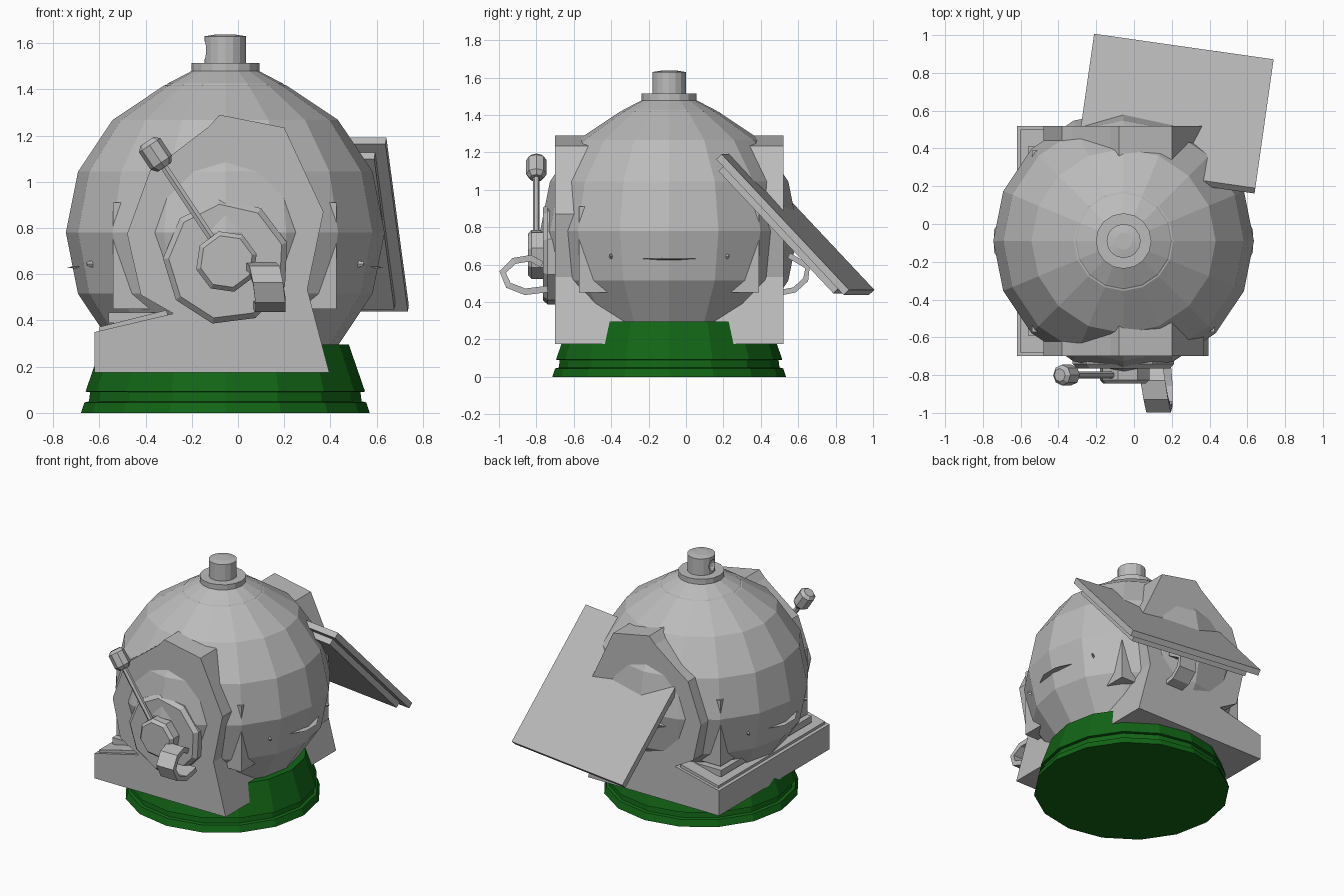
import bpy, bmesh, math
from mathutils import Vector, Matrix

cube = bpy.data.objects.get("Cube")
if cube:
    bpy.data.objects.remove(cube, do_unlink=True)

CX, CY = -0.055, -0.09        # vertical axis of the body


def material(name, rgb):
    m = bpy.data.materials.new(name)
    m.use_nodes = True
    m.diffuse_color = (*rgb, 1)
    m.node_tree.nodes["Principled BSDF"].inputs["Base Color"].default_value = (*rgb, 1)
    return m


GREY = material("light grey", (0.5, 0.5, 0.5))
GREEN = material("dark green", (0.006, 0.13, 0.008))


def finish(name, bm, mat=GREY, matrix=None):
    if matrix:
        bm.transform(matrix)
    bmesh.ops.recalc_face_normals(bm, faces=bm.faces)
    mesh = bpy.data.meshes.new(name)
    bm.to_mesh(mesh)
    bm.free()
    mesh.materials.append(mat)
    ob = bpy.data.objects.new(name, mesh)
    bpy.context.collection.objects.link(ob)
    return ob


def box(name, lo, hi, matrix=None):
    bm = bmesh.new()
    lo, hi = Vector(lo), Vector(hi)
    bmesh.ops.create_cube(bm, size=1)
    bm.transform(Matrix.Translation((lo + hi) / 2) @ Matrix.Diagonal((*(hi - lo), 1)))
    return finish(name, bm, matrix=matrix)


def prism(name, outline, y0, y1):
    """Extrude an x/z outline along y."""
    bm = bmesh.new()
    face = bm.faces.new([bm.verts.new((x, y0, z)) for x, z in outline])
    new = bmesh.ops.extrude_face_region(bm, geom=[face])["geom"]
    bmesh.ops.translate(bm, vec=(0, y1 - y0, 0),
                        verts=[v for v in new if isinstance(v, bmesh.types.BMVert)])
    return finish(name, bm)


def turned(name, profile, sides, matrix, mat=GREY, phase=0.0):
    """Stack of rings (radius, height) around local z, capped at both ends."""
    bm = bmesh.new()
    rings = []
    for r, z in profile:
        angles = [phase + math.tau * i / sides for i in range(sides)]
        rings.append([bm.verts.new((r * math.cos(a), r * math.sin(a), z)) for a in angles])
    for a, b in zip(rings, rings[1:]):
        for i in range(sides):
            j = (i + 1) % sides
            bm.faces.new((a[i], a[j], b[j], b[i]))
    bm.faces.new(rings[0])
    bm.faces.new(rings[-1])
    return finish(name, bm, mat, matrix)


def along(start, end):
    """Matrix that puts local z on the line from start to end."""
    d = Vector(end) - Vector(start)
    return Matrix.Translation(start) @ d.to_track_quat("Z", "Y").to_matrix().to_4x4()


def strap(name, path, width, thick):
    """Bent strip through x, y, z points, wide along x."""
    bm = bmesh.new()
    pts = [Vector(p) for p in path]
    rows = []
    for i, p in enumerate(pts):
        t = pts[min(i + 1, len(pts) - 1)] - pts[max(i - 1, 0)]
        n = Vector((0, -t.z, t.y)).normalized() * thick / 2
        side = Vector((width / 2, 0, 0))
        rows.append([bm.verts.new(q) for q in (p - side - n, p + side - n, p + side + n, p - side + n)])
    for a, b in zip(rows, rows[1:]):
        for i in range(4):
            j = (i + 1) % 4
            bm.faces.new((a[i], a[j], b[j], b[i]))
    bm.faces.new(rows[0])
    bm.faces.new(rows[-1])
    return finish(name, bm)


axis = Matrix.Translation((CX, CY, 0))

# Stepped green base
turned("base", [(0.625, 0), (0.61, 0.045), (0.59, 0.05), (0.585, 0.09), (0.605, 0.092),
                (0.535, 0.295)], 16, axis, GREEN)

# Faceted ball body
bm = bmesh.new()
bmesh.ops.create_uvsphere(bm, u_segments=16, v_segments=8, radius=0.69)
finish("ball_body", bm, matrix=Matrix.Translation((CX, CY, 0.78)))

# Inner block whose corners break through the ball, and its left foot
box("inner_block", (-0.54, -0.572, 0.45), (0.427, 0.39, 0.91))
box("inner_block_foot", (-0.56, -0.59, 0.39), (-0.3, 0.41, 0.435))

# Collar, flange and neck on top
turned("collar", [(0.27, 1.405), (0.25, 1.425), (0.145, 1.48)], 16, axis)
turned("flange", [(0.147, 1.475), (0.147, 1.515)], 16, axis)
neck = turned("neck", [(0.09, 1.5), (0.09, 1.63), (0.045, 1.637)], 16, axis)

# Small bite in the side of the neck
bm = bmesh.new()
bmesh.ops.create_uvsphere(bm, u_segments=12, v_segments=8, radius=0.045)
bite = finish("neck_bite_cutter", bm, matrix=Matrix.Translation((-0.165, CY, 1.57)))
bite.hide_render = True
bite.hide_set(True)
cut = neck.modifiers.new("bite", "BOOLEAN")
cut.object = bite
cut.solver = "EXACT"

# Frame running front to back through the ball
prism("frame", [(-0.62, 0.175), (0.395, 0.175), (0.30, 0.535), (0.37, 0.87), (0.2, 1.235),
                (-0.08, 1.29), (-0.125, 1.24), (-0.325, 1.087), (-0.38, 1.05), (-0.48, 0.775),
                (-0.42, 0.51), (-0.28, 0.43), (-0.62, 0.35)], -0.70, 0.52)
prism("ledge_pad", [(-0.60, 0.34), (-0.30, 0.41), (-0.31, 0.445), (-0.60, 0.372)], -0.68, 0.50)

# Sharp slits and studs on both sides of the ball
for sx, side in ((1, "left"), (-1, "right")):
    prow = Matrix.Translation((CX, CY, 0.63)) @ Matrix.Diagonal((sx, 1, 1, 1))
    bm = bmesh.new()
    tips = [bm.verts.new(p) for p in ((0.60, -0.215, 0.005), (0.60, 0.215, 0.005))]
    rim = [bm.verts.new(p) for p in ((0.685, -0.06, 0), (0.685, 0.06, 0))]
    for z in (-0.015, 0.012):
        bm.faces.new((tips[0], rim[0], rim[1], tips[1], bm.verts.new((0.60, 0, z))))
    finish(side + "_slit", bm, matrix=prow)
    for sy, end in ((-1, "front"), (1, "back")):
        root, tip = Vector((0.54, sy * 0.29, 0.015)), Vector((0.60, sy * 0.32, 0.015))
        turned(f"{side}_{end}_stud", [(0.025, 0), (0.008, (tip - root).length)], 4,
               prow @ along(root, tip) @ Matrix.Diagonal((0.5, 1, 1, 1)))

# Front dial: plate and boss facing forwards
forward = Matrix.Translation((-0.05, -0.70, 0.655)) @ Matrix.Rotation(math.pi / 2, 4, "X")
turned("dial_plate", [(0.275, -0.02), (0.275, 0.04), (0.25, 0.065)], 9, forward, phase=0.3)
turned("dial_boss", [(0.135, 0.05), (0.135, 0.125), (0.115, 0.145)], 8, forward, phase=0.25)

# Lever with its knob
pivot, end = Vector((-0.07, -0.8, 0.69)), Vector((-0.36, -0.8, 1.125))
reach = (end - pivot).length
turned("lever_rod", [(0.018, 0), (0.018, reach)], 6, along(pivot, end))
turned("lever_knob", [(0.035, -0.075), (0.055, -0.05), (0.055, 0.04), (0.035, 0.06)], 8,
       along(pivot, end) @ Matrix.Translation((0, 0, reach)))

# Bent straps, front and back
strap("front_strap", [(0.09, -0.77, 0.6), (0.10, -0.83, 0.635), (0.115, -0.92, 0.62),
                      (0.13, -0.98, 0.56), (0.14, -0.95, 0.49), (0.14, -0.86, 0.455),
                      (0.13, -0.74, 0.47)], 0.13, 0.035)
strap("back_strap", [(0.1, 0.5, 0.45), (0.1, 0.58, 0.465), (0.1, 0.64, 0.52),
                     (0.1, 0.65, 0.59), (0.1, 0.55, 0.65)], 0.13, 0.03)

# Curved spike on the back
for i, (a, b, r0, r1) in enumerate((((-0.22, 0.50, 0.70), (-0.13, 0.57, 0.73), 0.05, 0.035),
                                    ((-0.13, 0.57, 0.73), (-0.07, 0.645, 0.78), 0.035, 0.003))):
    turned(("spike_root", "spike_tip")[i], [(r0, 0), (r1, (Vector(b) - Vector(a)).length)], 5,
           along(a, b))

# Tilted board at the back with a smaller backing slab beneath
tilt = (Matrix.Translation((0.215, 0.595, 0.825)) @ Matrix.Rotation(math.radians(-8.1), 4, "Z")
        @ Matrix.Rotation(math.radians(-46.5), 4, "X"))
box("board", (-0.48, -0.5, -0.035), (0.48, 0.5, 0.005), tilt)
box("board_backing", (-0.42, -0.45, -0.075), (0.43, 0.45, -0.03), tilt)
